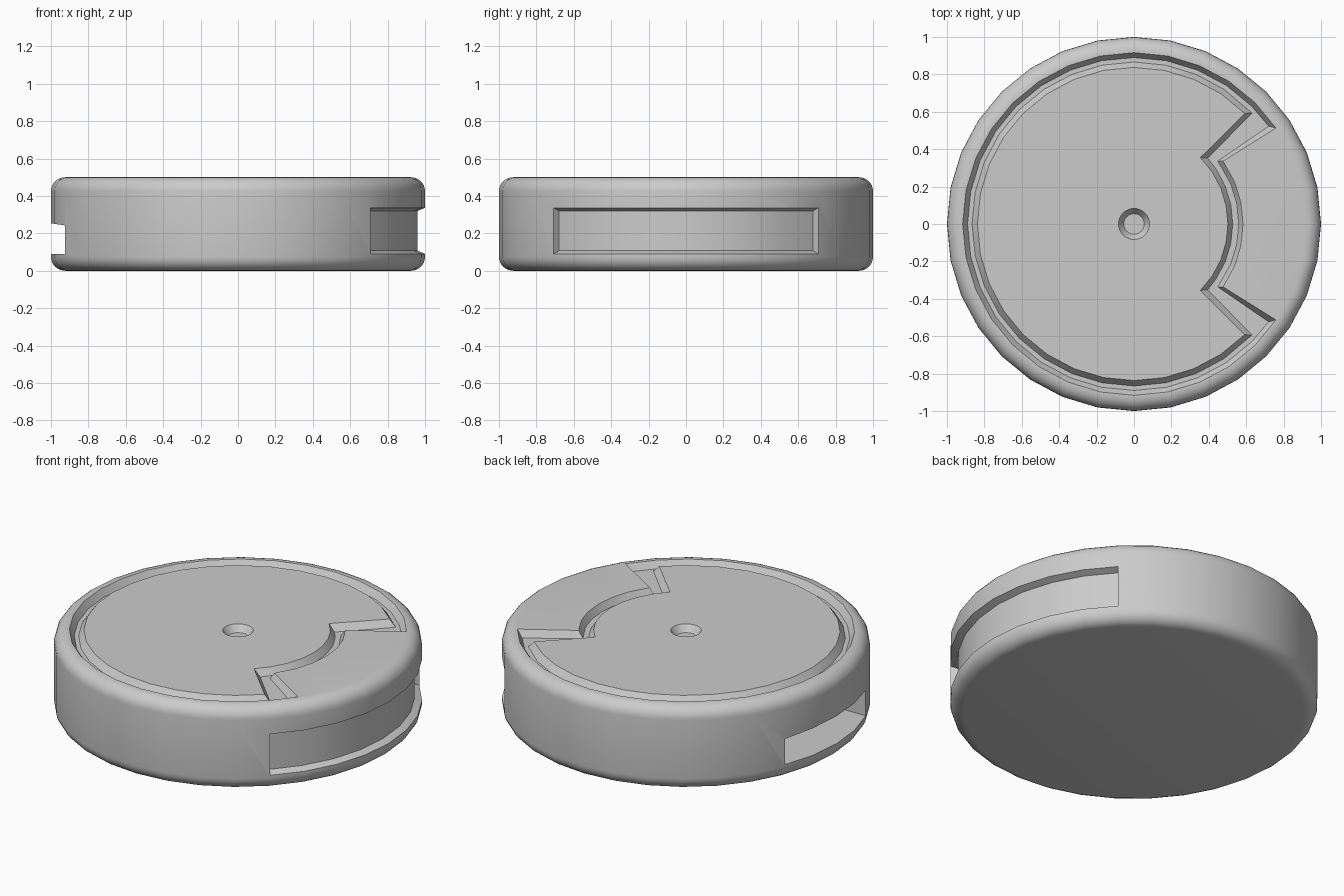
import bpy, bmesh
from math import sin, cos, radians, pi

if "Cube" in bpy.data.objects:
    bpy.data.objects.remove(bpy.data.objects["Cube"])

STEP = 360 / 32


def arc(r, a0, a1, n):
    """n points on a circle of radius r, ends exactly at a0 and a1, the rest on the 32-side grid."""
    s = STEP if a1 > a0 else -STEP
    first = round(a0 / STEP) * STEP
    angs = [a0] + [first + s * i for i in range(1, n - 1)] + [a1]
    return [(r * cos(radians(a)), r * sin(radians(a))) for a in angs]


def circle(r):
    return [(r * cos(2 * pi * i / 32), r * sin(2 * pi * i / 32)) for i in range(32)]


def outline(r_out, a_out, n_out, r_in, a_in, n_in):
    """Disc outline with a concentric bite taken out of the +x side."""
    return arc(r_out, a_out, 360 - a_out, n_out) + arc(r_in, -a_in, a_in, n_in)


def add_loop(bm, pts, z):
    return [bm.verts.new((x, y, z)) for x, y in pts]


def bridge(bm, a, b):
    n = len(a)
    for i in range(n):
        bm.faces.new((a[i], a[(i + 1) % n], b[(i + 1) % n], b[i]))


def fill_between(bm, a, b):
    edges = []
    for loop in (a, b):
        for i in range(len(loop)):
            p, q = loop[i], loop[(i + 1) % len(loop)]
            edges.append(bm.edges.get((p, q)) or bm.edges.new((p, q)))
    bmesh.ops.triangle_fill(bm, edges=edges, use_beauty=True, normal=(0, 0, 1))


def finish(bm, name):
    bmesh.ops.recalc_face_normals(bm, faces=bm.faces[:])
    me = bpy.data.meshes.new(name)
    bm.to_mesh(me)
    bm.free()
    ob = bpy.data.objects.new(name, me)
    bpy.context.collection.objects.link(ob)
    return ob


# Round body with rounded top and bottom edges
H, B, N = 0.5, 0.075, 6
quarter = [(B * sin(pi / 2 * i / N), B * cos(pi / 2 * i / N)) for i in range(N + 1)]
profile = [(1 - B + s, B - c) for s, c in quarter]
profile += [(1 - B + s, H - B + c) for s, c in reversed(quarter)]
bm = bmesh.new()
rings = [add_loop(bm, circle(r), z) for r, z in profile]
for a, b in zip(rings, rings[1:]):
    bridge(bm, a, b)
bm.faces.new(rings[0])

# Groove in the top with sloping walls, and the small centre dimple
FLOOR = H - 0.04
rim_top = add_loop(bm, outline(0.916, 34.05, 27, 0.583, 35.2, 7), H)
rim_low = add_loop(bm, outline(0.89, 36.0, 27, 0.56, 36.9, 7), FLOOR)
disc_low = add_loop(bm, outline(0.866, 43.2, 25, 0.528, 41.8, 9), FLOOR)
disc_top = add_loop(bm, outline(0.837, 45, 25, 0.502, 45, 9), H)
hole_top = add_loop(bm, circle(0.083), H)
hole_low = add_loop(bm, circle(0.055), FLOOR)
bridge(bm, rim_top, rim_low)
bridge(bm, disc_low, disc_top)
bridge(bm, hole_top, hole_low)
bm.faces.new(hole_low)
fill_between(bm, rings[-1], rim_top)
fill_between(bm, rim_low, disc_low)
fill_between(bm, disc_top, hole_top)
body = finish(bm, "puck_body")

# Cutter for the shallow curved recess on the right side
bm = bmesh.new()
sections = []
for i in range(-4, 5):
    a = radians(i * STEP)
    sec = [(0.96, 0.107), (1.1, 0.0475), (1.1, 0.3775), (0.96, 0.32)]
    sections.append([bm.verts.new((r * cos(a), r * sin(a), z)) for r, z in sec])
for a, b in zip(sections, sections[1:]):
    bridge(bm, a, b)
bm.faces.new(sections[0])
bm.faces.new(sections[-1])
side_cutter = finish(bm, "side_recess_cutter")

# Cutter for the deep straight slot on the left side
bm = bmesh.new()
ends = []
for y in (-0.383, 0.383):
    sec = [(-1.1, 0.09), (-0.6, 0.085), (-0.6, 0.19), (-1.1, 0.27)]
    ends.append([bm.verts.new((x, y, z)) for x, z in sec])
bridge(bm, *ends)
for e in ends:
    bm.faces.new(e)
slot_cutter = finish(bm, "slot_cutter")

# Apply the cuts and shade
bpy.context.view_layer.objects.active = body
body.select_set(True)
for cutter in (side_cutter, slot_cutter):
    mod = body.modifiers.new("cut", 'BOOLEAN')
    mod.operation = 'DIFFERENCE'
    mod.solver = 'EXACT'
    mod.object = cutter
    bpy.ops.object.modifier_apply(modifier=mod.name)
    bpy.data.objects.remove(cutter)
bpy.ops.object.shade_smooth_by_angle(angle=radians(30))
